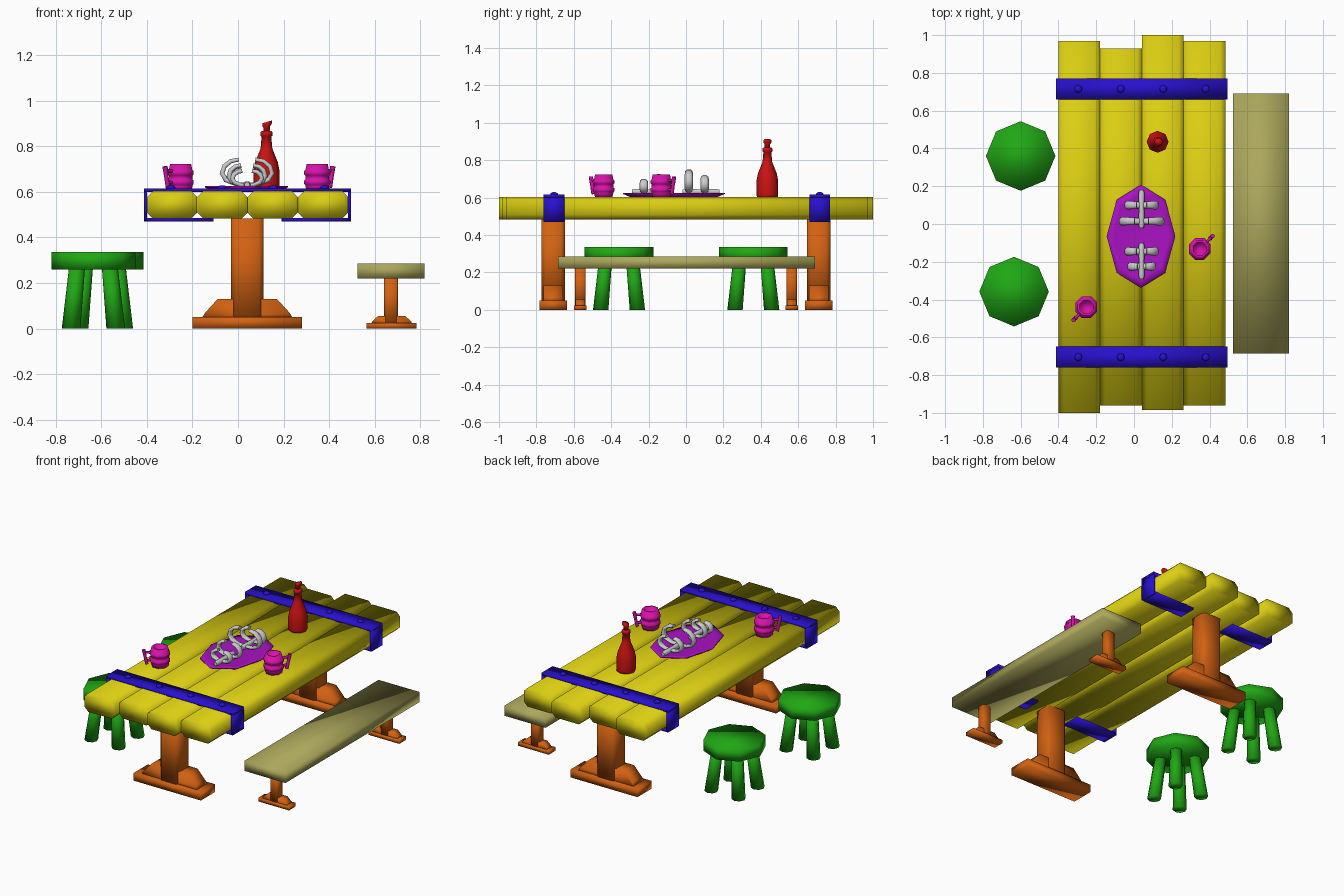
import bpy, bmesh, math
from mathutils import Vector

if "Cube" in bpy.data.objects:
    bpy.data.objects.remove(bpy.data.objects["Cube"])


def mat(name, r, g, b):
    m = bpy.data.materials.new(name)
    m.diffuse_color = (r, g, b, 1)
    m.use_nodes = True
    m.node_tree.nodes["Principled BSDF"].inputs["Base Color"].default_value = m.diffuse_color
    return m


YELLOW = mat("plank_yellow", .70, .61, .006)
BLUE = mat("strap_blue", .022, .005, .62)
ORANGE = mat("leg_orange", .64, .12, .006)
GREEN = mat("stool_green", .014, .39, .007)
OLIVE = mat("bench_olive", .41, .385, .105)
RED = mat("bottle_red", .61, .006, .006)
PINK = mat("mug_magenta", .68, .006, .40)
PURPLE = mat("plate_purple", .40, .006, .55)


def finish(ob, m):
    """Give the part its colour and smooth shading all over."""
    if m:
        ob.data.materials.append(m)
    bpy.ops.object.select_all(action='DESELECT')
    ob.select_set(True)
    bpy.context.view_layer.objects.active = ob
    if ob.type == 'MESH':
        bpy.ops.object.shade_smooth()
    return ob


def from_bm(name, bm, m):
    bmesh.ops.recalc_face_normals(bm, faces=bm.faces)
    me = bpy.data.meshes.new(name)
    bm.to_mesh(me)
    bm.free()
    ob = bpy.data.objects.new(name, me)
    bpy.context.collection.objects.link(ob)
    return finish(ob, m)


def box(name, lo, hi, m, bevel=0, axis=2):
    """Box between two corners; bevels the edges running along one axis."""
    bm = bmesh.new()
    bmesh.ops.create_cube(bm, size=1)
    for v in bm.verts:
        v.co = [lo[i] + (v.co[i] + .5) * (hi[i] - lo[i]) for i in range(3)]
    if bevel:
        es = [e for e in bm.edges
              if abs((e.verts[0].co - e.verts[1].co).normalized()[axis]) > .9]
        bmesh.ops.bevel(bm, geom=es, offset=bevel, segments=1, affect='EDGES')
    return from_bm(name, bm, m)


def prism(name, half, cx, y0, y1, m):
    """Extrude along y a mirrored xz outline (right half listed bottom to top)."""
    pts = half + [(-x, z) for x, z in reversed(half)]
    bm = bmesh.new()
    f = bm.faces.new([bm.verts.new((cx + x, y0, z)) for x, z in pts])
    ret = bmesh.ops.extrude_face_region(bm, geom=[f])
    bm.faces.new([bm.verts.new((cx + x, y0, z)) for x, z in pts]) if not f.is_valid else None
    for v in ret['geom']:
        if isinstance(v, bmesh.types.BMVert):
            v.co.y = y1
    return from_bm(name, bm, m)


def lathe(name, prof, loc, m, n=8, sy=1, shift=(0, 0), turn=0):
    """Stack n-sided rings (radius, z), optionally drifting sideways."""
    bm = bmesh.new()
    rings = []
    for k, (r, z) in enumerate(prof):
        t = k / (len(prof) - 1)
        rings.append([bm.verts.new((
            loc[0] + shift[0] * t + r * math.cos(turn + i * math.tau / n),
            loc[1] + shift[1] * t + r * sy * math.sin(turn + i * math.tau / n),
            z)) for i in range(n)])
    for a, b in zip(rings, rings[1:]):
        for i in range(n):
            j = (i + 1) % n
            bm.faces.new((a[i], a[j], b[j], b[i]))
    bm.faces.new(rings[0])
    bm.faces.new(rings[-1])
    return from_bm(name, bm, m)


def tube(name, pts, radii, m, width=.01, wide_y=1):
    """Tapered round bar along points, optionally widened along y."""
    cu = bpy.data.curves.new(name, 'CURVE')
    cu.dimensions = '3D'
    cu.bevel_depth = width
    cu.bevel_resolution = 1
    cu.use_fill_caps = True
    sp = cu.splines.new('POLY')
    sp.points.add(len(pts) - 1)
    for p, co, r in zip(sp.points, pts, radii):
        p.co = (*co, 1)
        p.radius = r
    ob = bpy.data.objects.new(name, cu)
    bpy.context.collection.objects.link(ob)
    finish(ob, m)
    bpy.ops.object.convert(target='MESH')
    ob = finish(bpy.context.object, None)
    for v in ob.data.vertices:
        v.co.y = pts[0][1] + (v.co.y - pts[0][1]) * wide_y
    return ob


# Table top planks
for i, (y0, y1) in enumerate([(-1, .97), (-.96, .93), (-.985, 1), (-.96, .97)]):
    x = -.40 + .221 * i
    box(f"plank_{i+1}", (x, y0, .483), (x + .221, y1, .603), YELLOW, .026, 1)

# Metal straps with rivets, and trestle legs
for side, yc in (("front", -.705), ("back", .715)):
    a, b = yc - .056, yc + .056
    box(f"{side}_strap_top", (-.412, a, .60), (.496, b, .616), BLUE)
    for nm, s in (("left", -1), ("right", 1)):
        xs = sorted((.042 + s * .442, .042 + s * .454))
        box(f"{side}_strap_{nm}", (xs[0], a, .471), (xs[1], b, .614), BLUE)
        xs = sorted((.042 + s * .15, .042 + s * .454))
        box(f"{side}_strap_under_{nm}", (xs[0], a, .471), (xs[1], b, .485), BLUE)
    for i in range(4):
        lathe(f"{side}_rivet_{i+1}", [(.022, .614), (.018, .624), (.008, .629)],
              (-.295 + .225 * i, yc), BLUE)
for side, yc in (("front", -.71), ("back", .71)):
    box(f"{side}_leg_post", (-.03, yc - .062, .04), (.112, yc + .062, .484), ORANGE, .02)
    prism(f"{side}_leg_foot", [(.241, 0), (.241, .05)], .041, yc - .073, yc + .073, ORANGE)
    prism(f"{side}_leg_brace", [(.20, .045), (.185, .07), (.13, .13)],
          .041, yc - .052, yc + .052, ORANGE)

# Bench
box("bench_seat", (.525, -.685, .22), (.82, .69, .285), OLIVE)
for side, yc in (("front", -.565), ("back", .565)):
    box(f"{side}_bench_post", (.642, yc - .028, .02), (.702, yc + .028, .225), ORANGE, .008)
    prism(f"{side}_bench_foot", [(.11, 0), (.11, .024)], .675, yc - .034, yc + .034, ORANGE)
    prism(f"{side}_bench_brace", [(.09, .02), (.085, .032), (.058, .056)],
          .675, yc - .025, yc + .025, ORANGE)

# Stools
for k, (cx, cy) in enumerate([(-.60, .36), (-.635, -.358)]):
    lathe(f"stool_{k+1}_seat", [(.184, .26), (.184, .335)], (cx, cy), GREEN)
    for i, (sx, sy) in enumerate([(1, 1), (-1, 1), (-1, -1), (1, -1)]):
        lathe(f"stool_{k+1}_leg_{i+1}", [(.041, 0), (.035, .27)],
              (cx + sx * .098, cy + sy * .098), GREEN,
              shift=(-sx * .026, -sy * .026))

# Bottle with slanted cork
lathe("bottle", [(.056, .603), (.058, .615), (.058, .69), (.05, .73), (.026, .79),
                 (.021, .843), (.027, .847), (.027, .862), (.02, .868)],
      (.125, .435), RED)
cork = lathe("bottle_cork", [(.014, .86), (.014, .885), (.021, .895), (.021, .908)],
             (.125, .435), RED, shift=(.004, 0))
for v in cork.data.vertices:
    if v.co.z > .88:
        v.co.z += (v.co.x - .129) * .3

# Plate
lathe("plate", [(.155, .603), (.182, .62), (.182, .625), (.15, .618)],
      (.037, -.065), PURPLE, sy=1.5)

# Rib bones: two spines, each with curled flat ribs on both sides
for k, (y0, y1) in enumerate([(-.02, .18), (-.29, -.10)]):
    n = [y0 + (y1 - y0) * t for t in (0, .12, .5, .88, 1)]
    tube(f"spine_{k+1}", [(.04, y, .632) for y in n], (1.2, 1.7, 1.4, 1.7, 1.2), None)
curl = [(0, .05), (.45, .06), (.85, .22), (1, .48), (.9, .75), (.65, .94), (.33, 1)]
for k, (y, w, h) in enumerate([(.10, .08, .085), (.015, .11, .115),
                               (-.145, .08, .09), (-.225, .065, .065)]):
    for nm, s in (("left", -1), ("right", 1)):
        tube(f"rib_{k+1}_{nm}", [(.04 + s * w * a, y, .627 + h * b) for a, b in curl],
             (.8, .9, 1.1, 1.1, 1.1, 1, .9), None, .011, 1.9)

# Mugs: banded hollow barrel with a handle
body = [(.05, .603), (.056, .625), (.056, .63), (.062, .634), (.062, .65), (.056, .654),
        (.056, .672), (.062, .676), (.062, .692), (.056, .696), (.05, .723), (.037, .723),
        (.04, .64)]
for k, (cx, cy, ang) in enumerate([(.348, -.132, 45), (-.252, -.44, 225)]):
    lathe(f"mug_{k+1}", body, (cx, cy), PINK, turn=math.radians(22.5))
    d = Vector((math.cos(math.radians(ang)), math.sin(math.radians(ang)), 0))
    path = [(.05, .69), (.088, .695), (.097, .712), (.088, .665), (.078, .62)]
    bar = [Vector((cx, cy, z)) + d * r for r, z in path]
    tube(f"mug_{k+1}_handle_bar", bar[2:], (1.2, 1, 1.1), PINK)
    tube(f"mug_{k+1}_handle_link", [bar[0], bar[1]], (.8, .8), PINK)
    tube(f"mug_{k+1}_handle_lower_link",
         [Vector((cx, cy, .642)) + d * r for r in (.05, .083)], (.8, .8), PINK)
